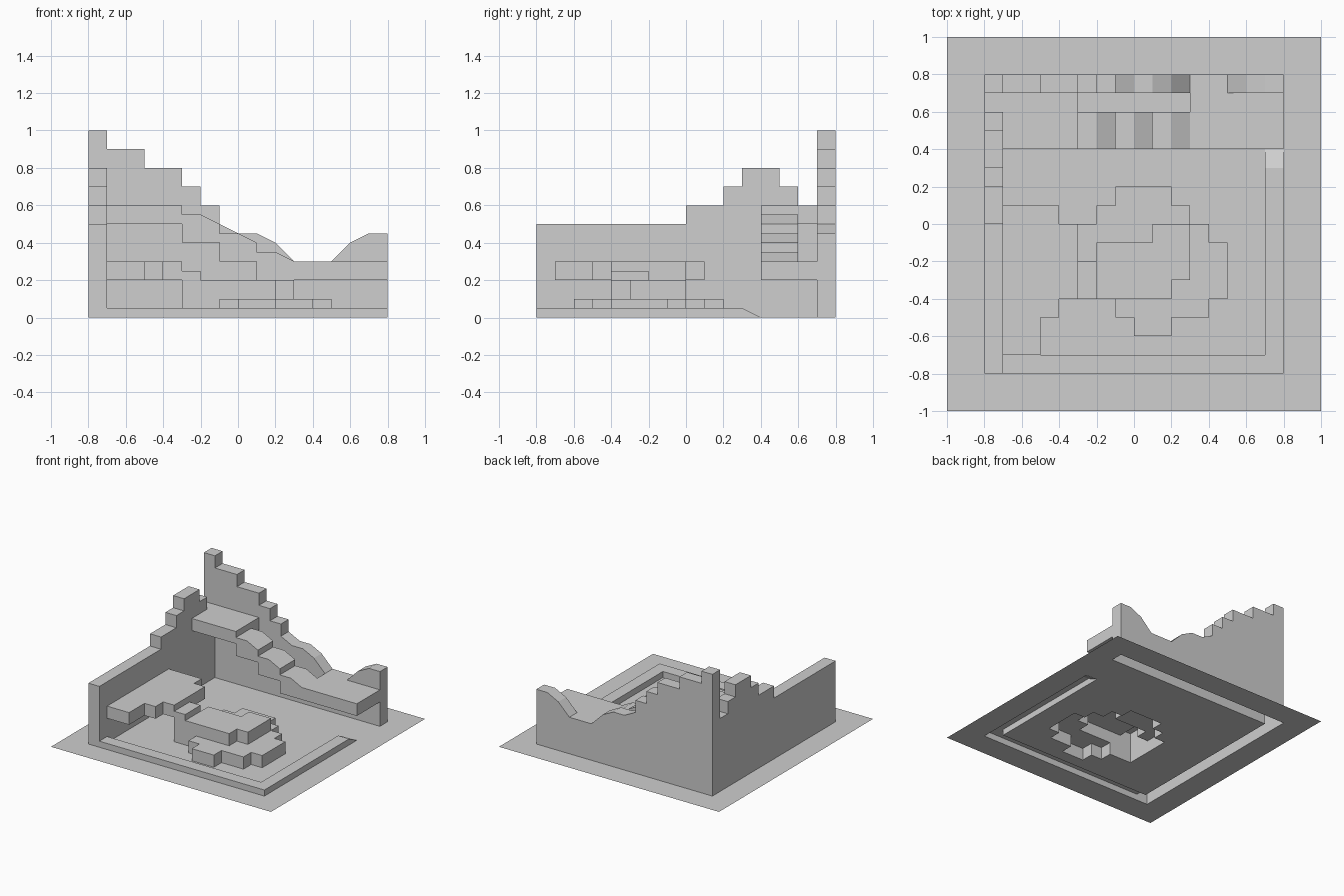
import bpy, bmesh

if "Cube" in bpy.data.objects:
    bpy.data.objects.remove(bpy.data.objects["Cube"])

stone = bpy.data.materials.new("grey_stone")
stone.diffuse_color = (0.62, 0.62, 0.62, 1)
stone.use_nodes = True
stone.node_tree.nodes["Principled BSDF"].inputs["Base Color"].default_value = stone.diffuse_color


def finish(bm, name):
    bmesh.ops.remove_doubles(bm, verts=bm.verts, dist=1e-4)
    me = bpy.data.meshes.new(name)
    bm.to_mesh(me)
    bm.free()
    me.materials.append(stone)
    ob = bpy.data.objects.new(name, me)
    bpy.context.collection.objects.link(ob)
    return ob


# ---- height field on a 0.1 grid (coordinates below are in tenths) ----
# every cell stores its part and corner heights: SW, SE, NE, NW
cells = {}


def fill(part, x0, x1, y0, y1, *h):
    corners = {1: lambda: h * 4,
               2: lambda: (h[0], h[1], h[1], h[0]),      # slope along x
               4: lambda: h}[len(h)]()
    for i in range(x0, x1):
        for j in range(y0, y1):
            cells[i, j] = (part, corners)


fill("ground", -10, 10, -10, 10, 0)

# low front and right wall stubs, the right one fading into the ground
fill("low_wall", -7, 8, -8, -7, .5)
fill("low_wall", 7, 8, -8, 3, .5)
fill("low_wall", 7, 8, 3, 4, .5, .5, 0, 0)

# left wall with stepped top
for y0, y1, h in [(-8, 0, 5), (0, 2, 6), (2, 3, 7), (3, 5, 8), (5, 6, 7), (6, 7, 6)]:
    fill("left_wall", -8, -7, y0, y1, h)

# back wall: broken steps, then a crumbled dip
for x0, x1, *h in [(-8, -7, 10), (-7, -5, 9), (-5, -3, 8), (-3, -2, 7), (-2, -1, 6),
                   (-1, 0, 5, 4.5), (0, 1, 4.5), (1, 2, 4.5, 4), (2, 3, 4, 3),
                   (3, 5, 3), (5, 6, 3, 4), (6, 7, 4, 4.5), (7, 8, 4.5)]:
    fill("back_wall", x0, x1, 7, 8, *h)

# rubble heap: wide base, upper layer, and a block leaning on the floor slab
for r in [(-3, 4, -4, 0), (4, 5, -4, -1), (-1, 4, -5, -4), (0, 2, -6, -5),
          (-2, 3, 0, 1), (-1, 2, 1, 2)]:
    fill("rubble", *r, 1)
for r in [(-2, 2, -4, -1), (2, 3, -3, -1), (1, 3, -1, 0)]:
    fill("rubble", *r, 2)
fill("rubble", -3, -2, -4, -2, 2.5)

# per edge: own corner pair, neighbour offset, neighbour's matching pair
EDGES = [((0, 1), (0, -1), (3, 2)), ((1, 2), (1, 0), (0, 3)),
         ((2, 3), (0, 1), (1, 0)), ((3, 0), (-1, 0), (2, 1))]


def build_field(part):
    bm = bmesh.new()

    def face(pts):
        uniq = list(dict.fromkeys((x / 10, y / 10, z / 10) for x, y, z in pts))
        if len(uniq) > 2:
            bm.faces.new([bm.verts.new(p) for p in uniq])

    for (i, j), (name, h) in cells.items():
        if name != part:
            continue
        xy = [(i, j), (i + 1, j), (i + 1, j + 1), (i, j + 1)]
        face([(*p, z) for p, z in zip(xy, h)])
        for (a, b), (di, dj), (c, d) in EDGES:
            near = cells.get((i + di, j + dj))
            if near is None:
                continue
            n = near[1]
            if h[a] + h[b] > n[c] + n[d]:
                face([(*xy[a], n[c]), (*xy[b], n[d]), (*xy[b], h[b]), (*xy[a], h[a])])
    finish(bm, part)


for part in ("ground", "low_wall", "left_wall", "back_wall", "rubble"):
    build_field(part)


# ---- overhanging slabs: outline extruded along z or y ----
def prism(name, outline, lo, hi, axis="z"):
    bm = bmesh.new()

    def at(p, t):
        co = (p[0], p[1], t) if axis == "z" else (p[0], t, p[1])
        return [c / 10 for c in co]

    f = bm.faces.new([bm.verts.new(at(p, lo)) for p in outline])
    off = [b - a for a, b in zip(at((0, 0), lo), at((0, 0), hi))]
    ext = bmesh.ops.extrude_face_region(bm, geom=[f], use_keep_orig=True)["geom"]
    bmesh.ops.translate(bm, vec=off, verts=[v for v in ext if isinstance(v, bmesh.types.BMVert)])
    bmesh.ops.recalc_face_normals(bm, faces=bm.faces)
    finish(bm, name)


def rect(x0, x1, y0, y1):
    return [(x0, y0), (x1, y0), (x1, y1), (x0, y1)]


# broken floor along the left wall
prism("left_floor_slab", [(-7, -7), (-5, -7), (-5, -5), (-4, -5), (-4, -4), (-3, -4),
                          (-3, 0), (-4, 0), (-4, 1), (-7, 1)], 2, 3)
# upper floor, collapsed stair and lower ledge along the back wall
prism("upper_floor_slab", rect(-7, -3, 4, 7), 5, 6)
prism("lower_floor_slab", rect(3, 8, 4, 7), 2, 3)
prism("broken_stair", [(-3, 5.5), (-2, 5.5), (-1, 5), (-1, 4.5), (0, 4.5), (1, 4), (1, 3.5),
                       (2, 3.5), (3, 3), (3, 2), (1, 2), (1, 3), (-1, 3), (-1, 4), (-3, 4)],
      4, 6, axis="y")
